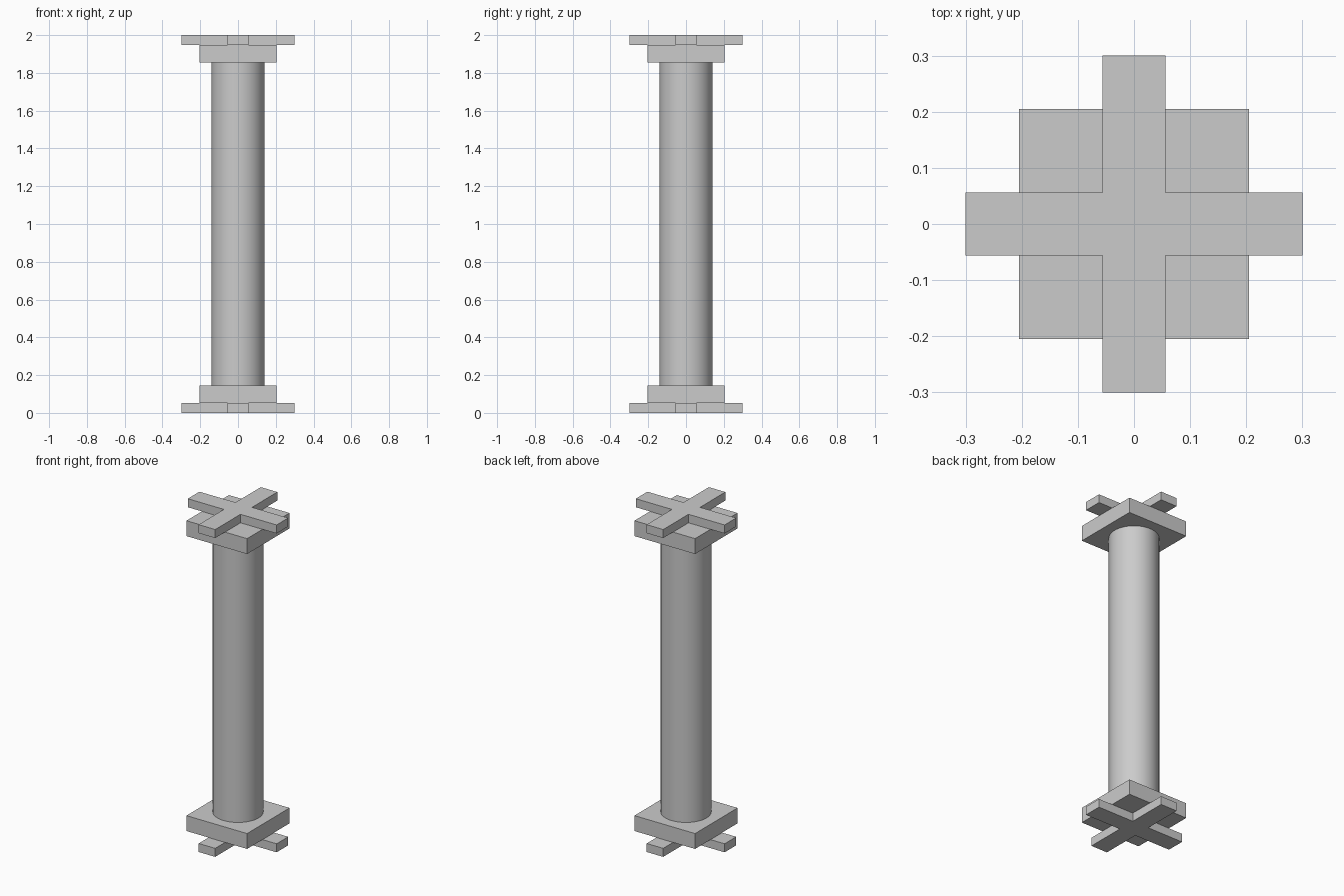
import bpy, bmesh

cube = bpy.data.objects.get("Cube")
if cube:
    bpy.data.objects.remove(cube, do_unlink=True)

grey = bpy.data.materials.new("plain grey")
grey.use_nodes = True
colour = (0.6, 0.6, 0.6, 1)
grey.diffuse_color = colour
grey.node_tree.nodes["Principled BSDF"].inputs["Base Color"].default_value = colour

HEIGHT = 2.0
CROSS_Z = 0.052    # cross thickness
BLOCK_Z = 0.146    # height of the block's far face
ARM, HALF = 0.3, 0.056
BLOCK = 0.205
RADIUS = 0.14


def prism(name, outline, z0, z1):
    """Extrude a flat outline between two heights."""
    bm = bmesh.new()
    face = bm.faces.new([bm.verts.new((x, y, z0)) for x, y in outline])
    top = bmesh.ops.extrude_face_region(bm, geom=[face])["geom"]
    for v in top:
        if isinstance(v, bmesh.types.BMVert):
            v.co.z = z1
    bmesh.ops.recalc_face_normals(bm, faces=bm.faces)
    mesh = bpy.data.meshes.new(name)
    bm.to_mesh(mesh)
    bm.free()
    mesh.materials.append(grey)
    obj = bpy.data.objects.new(name, mesh)
    bpy.context.collection.objects.link(obj)
    return obj


def turned(points):
    """Repeat a quarter outline around the z axis."""
    outline = []
    for _ in range(4):
        outline += points
        points = [(-y, x) for x, y in points]
    return outline


cross = turned([(ARM, -HALF), (ARM, HALF), (HALF, HALF)])
square = turned([(BLOCK, BLOCK)])

# Base and capital: a square block and a flat cross at each end
prism("base_cross", cross, 0, CROSS_Z)
prism("base_block", square, CROSS_Z, BLOCK_Z)
prism("top_block", square, HEIGHT - BLOCK_Z, HEIGHT - CROSS_Z)
prism("top_cross", cross, HEIGHT - CROSS_Z, HEIGHT)

# Round shaft
bpy.ops.mesh.primitive_cylinder_add(vertices=64, radius=RADIUS,
                                    depth=HEIGHT - 2 * BLOCK_Z,
                                    location=(0, 0, HEIGHT / 2))
shaft = bpy.context.object
shaft.name = "column_shaft"
shaft.data.materials.append(grey)
bpy.ops.object.shade_smooth_by_angle()
